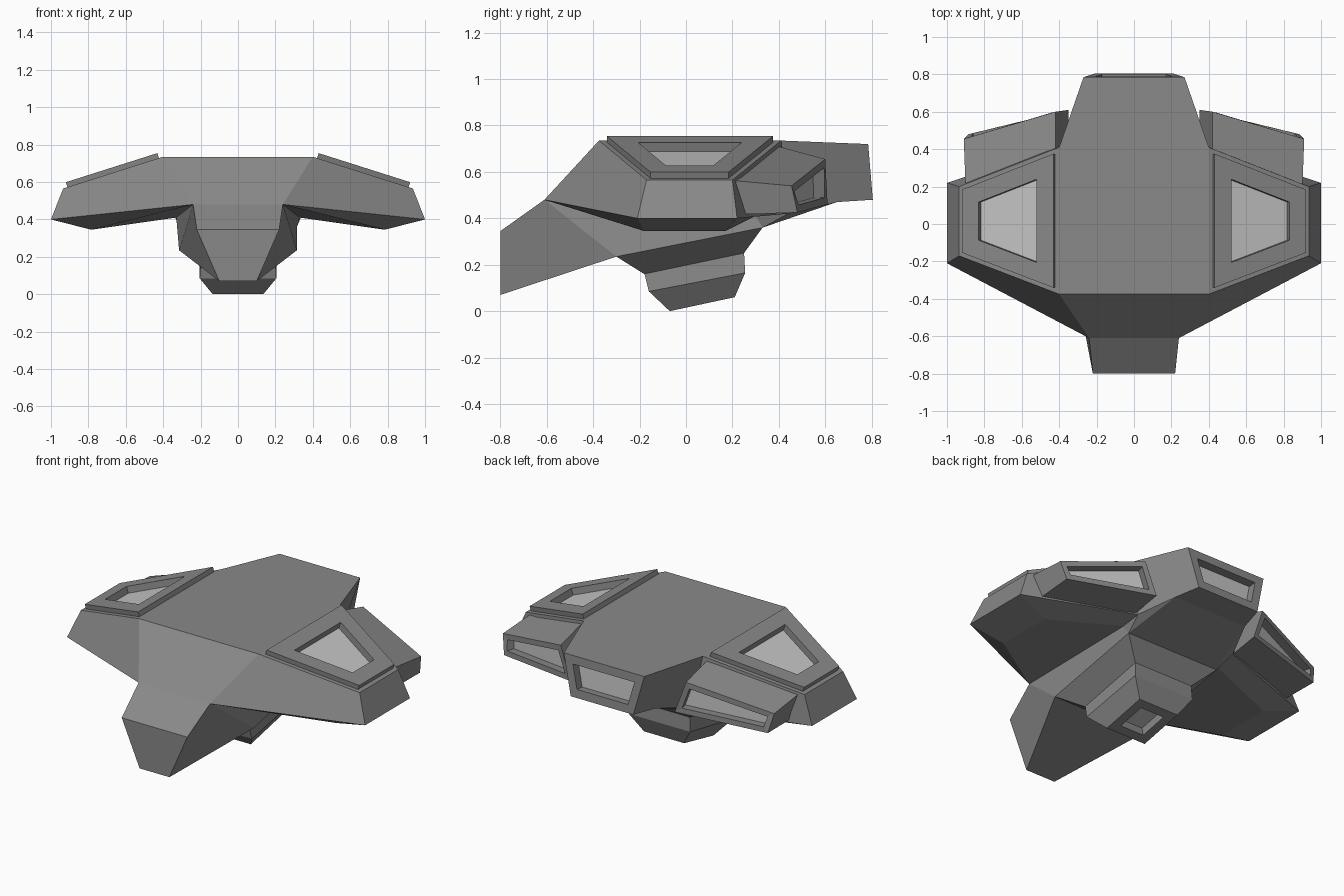
import bpy, bmesh
from mathutils import Vector

cube = bpy.data.objects.get("Cube")
if cube:
    bpy.data.objects.remove(cube, do_unlink=True)


def material(name, value):
    m = bpy.data.materials.new(name)
    m.use_nodes = True
    colour = (value, value, value, 1)
    m.diffuse_color = colour
    m.node_tree.nodes["Principled BSDF"].inputs["Base Color"].default_value = colour
    return m


MATS = [material("hull grey", 0.25), material("pale panel grey", 0.55)]


def flipped(key):
    return key[1:] if key[0] == "-" else "-" + key


def shell(points, sides, middles):
    """Mesh from named half points; side faces are mirrored in x."""
    bm = bmesh.new()
    verts = {}
    for key, (x, y, z) in points.items():
        verts[key] = bm.verts.new((x, y, z))
        verts["-" + key] = bm.verts.new((-x, y, z))
    named = {}
    for text in sides:
        keys = text.split()
        named[text] = bm.faces.new([verts[k] for k in keys])
        named["-" + text] = bm.faces.new([verts[flipped(k)] for k in reversed(keys)])
    for text in middles:
        # a chain on the left is closed by its mirror image
        keys = text.split()
        ring = keys + [flipped(k) for k in reversed(keys)]
        named[text] = bm.faces.new([verts[k] for k in ring])
    bmesh.ops.recalc_face_normals(bm, faces=bm.faces)
    return bm, named


def step(bm, face, inset, depth=0):
    bm.normal_update()
    if inset:
        bmesh.ops.inset_individual(bm, faces=[face], thickness=inset, use_even_offset=True)
    if depth:
        move = face.normal * depth
        new = bmesh.ops.extrude_discrete_faces(bm, faces=[face])["faces"][0]
        bmesh.ops.translate(bm, verts=new.verts, vec=move)
        return new
    return face


def recess(bm, face, inset, depth):
    step(bm, face, inset, -depth).material_index = 1


def finish(bm, name):
    mesh = bpy.data.meshes.new(name)
    bm.to_mesh(mesh)
    bm.free()
    for m in MATS:
        mesh.materials.append(m)
    obj = bpy.data.objects.new(name, mesh)
    bpy.context.collection.objects.link(obj)
    return obj


# Hull: nose, wings, belly and tail as one faceted shell
hull = {
    "deck_f": (0.4, -0.375, 0.735), "deck_b": (0.4, 0.41, 0.735),
    "tip_f": (0.935, -0.17, 0.565), "tip_b": (0.935, 0.2, 0.565),
    "edge_f": (1, -0.21, 0.4), "edge_b": (1, 0.22, 0.4),
    "keel_f": (0.785, -0.18, 0.345), "keel_b": (0.785, 0.17, 0.345),
    "brow": (0.24, -0.61, 0.48), "nose": (0.22, -0.8, 0.345),
    "chin": (0.1, -0.8, 0.07), "side_f": (0.315, -0.3, 0.235),
    "side_b": (0.315, 0.33, 0.36), "low_f": (0.2, -0.18, 0.16),
    "low_b": (0.2, 0.25, 0.25), "root": (0.33, 0.3, 0.41),
    "rear": (0.34, 0.44, 0.42), "belly": (0.25, 0.65, 0.47),
    "tail_t": (0.27, 0.785, 0.72), "tail_b": (0.21, 0.805, 0.48),
}
wing_top = "deck_f tip_f tip_b deck_b"
tail = "tail_t tail_b"
bm, faces = shell(hull, [
    wing_top, "deck_f brow edge_f tip_f", "tip_f edge_f edge_b tip_b",
    "tip_b edge_b rear deck_b", "brow keel_f edge_f", "edge_f keel_f keel_b edge_b",
    "brow root keel_b keel_f", "edge_b keel_b root rear",
    "brow nose chin side_f", "brow side_f side_b root", "root side_b rear",
    "side_b belly rear", "side_f low_f low_b side_b",
    "deck_b rear belly tail_b tail_t",
], [
    "deck_f deck_b tail_t", "deck_f brow", "brow nose", "nose chin",
    "chin side_f", "side_f low_f", "low_f low_b", "low_b side_b",
    "side_b belly", "belly tail_b", tail,
])
# Raised wing panels with sunken pale centres
for key in (wing_top, "-" + wing_top):
    panel = step(bm, faces[key], 0.024, 0.028)
    recess(bm, panel, 0.095, 0.04)
recess(bm, faces[tail], 0.05, 0.05)
finish(bm, "hull")

# Engine pods behind the wings
pod = {
    "in_t": (0.42, 0.6, 0.655), "out_t": (0.91, 0.455, 0.54),
    "out_b": (0.885, 0.48, 0.425), "in_b": (0.35, 0.61, 0.46),
    "fin_t": (0.42, 0.38, 0.715), "fout_t": (0.9, 0.18, 0.565),
    "fout_b": (0.87, 0.19, 0.415), "fin_b": (0.35, 0.38, 0.42),
}
nozzle = "in_t out_t out_b in_b"
bm, faces = shell(pod, [
    nozzle, "fin_t fin_b fout_b fout_t", "in_t fin_t fout_t out_t",
    "out_t fout_t fout_b out_b", "out_b fout_b fin_b in_b", "in_b fin_b fin_t in_t",
], [])
for key in (nozzle, "-" + nozzle):
    recess(bm, faces[key], 0.032, 0.05)
finish(bm, "engine_pods")

# Belly turret with a sunken lower port
turret = {
    "top_f": (0.2, -0.18, 0.165), "top_b": (0.2, 0.25, 0.255),
    "mid_f": (0.205, -0.16, 0.085), "mid_b": (0.205, 0.255, 0.165),
    "base_f": (0.135, -0.07, 0.0), "base_b": (0.135, 0.21, 0.06),
}
port = "base_f base_b"
bm, faces = shell(turret, [
    "top_f mid_f mid_b top_b", "mid_f base_f base_b mid_b",
], ["top_f top_b", "top_f mid_f", "mid_f base_f", port, "base_b mid_b", "mid_b top_b"])
recess(bm, faces[port], 0.055, 0.05)
finish(bm, "belly_turret")
